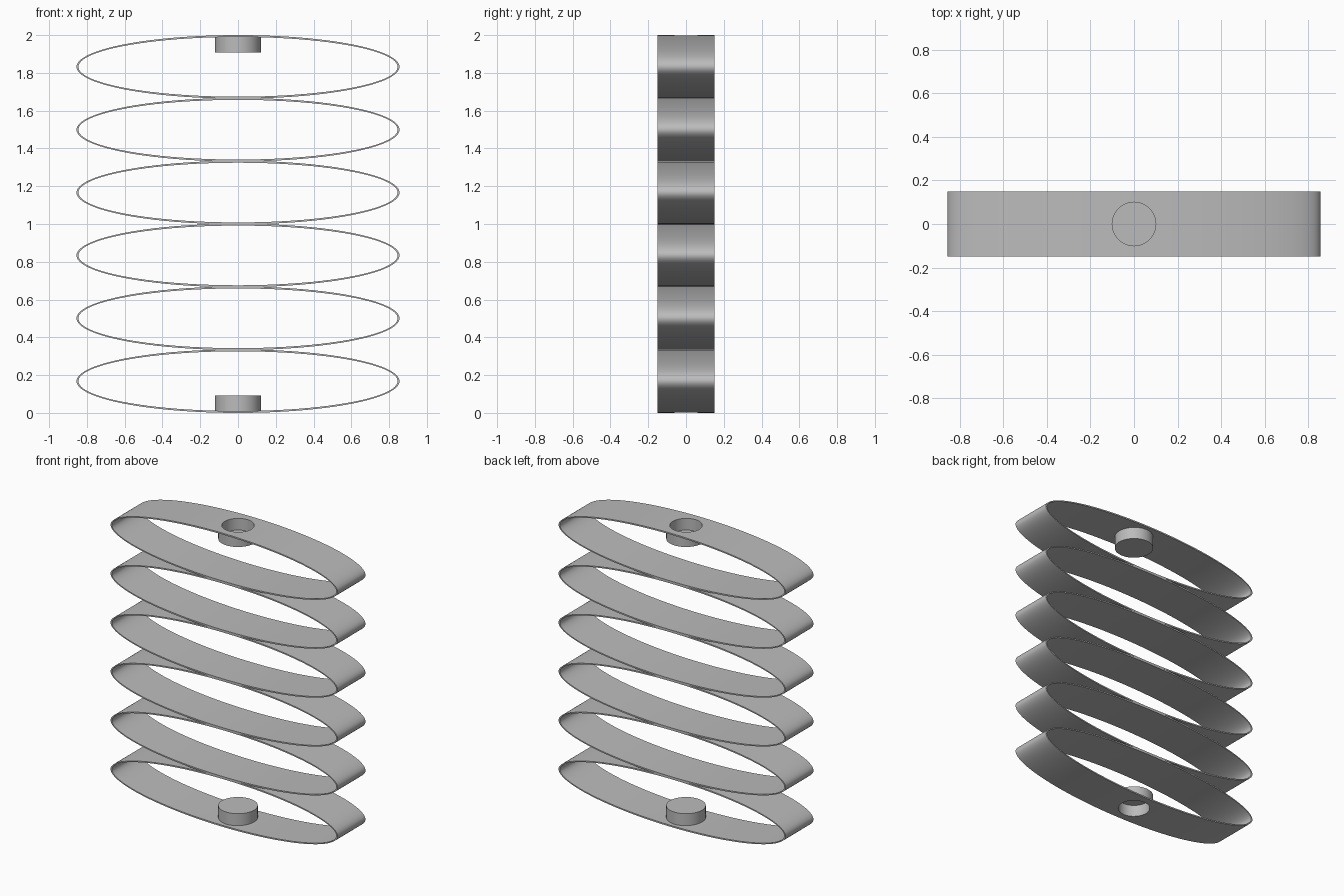
import bpy, bmesh
from math import cos, sin, tau, radians

cube = bpy.data.objects.get("Cube")
if cube:
    bpy.data.objects.remove(cube, do_unlink=True)

RINGS, RX, RZ, WALL, HALF_DEPTH = 6, 0.855, 0.168, 0.01, 0.15
PITCH = (2 - 2 * RZ) / (RINGS - 1)
HOLE_R, CUP_R, CUP_H, FLOOR = 0.1, 0.122, 0.092, 0.012

grey = bpy.data.materials.new("spring grey")
grey.use_nodes = True
colour = (0.5, 0.5, 0.5, 1)
grey.diffuse_color = colour
grey.node_tree.nodes["Principled BSDF"].inputs["Base Color"].default_value = colour


def make_object(name, bm):
    bmesh.ops.recalc_face_normals(bm, faces=bm.faces)
    mesh = bpy.data.meshes.new(name)
    bm.to_mesh(mesh)
    bm.free()
    mesh.materials.append(grey)
    obj = bpy.data.objects.new(name, mesh)
    bpy.context.collection.objects.link(obj)
    return obj


def activate(obj):
    bpy.ops.object.select_all(action="DESELECT")
    obj.select_set(True)
    bpy.context.view_layer.objects.active = obj


def smooth(obj):
    activate(obj)
    bpy.ops.object.shade_smooth_by_angle(angle=radians(35))


def elliptical_ring(name, centre_z, segments=128):
    """Flat strip bent into an ellipse, with a rectangular wall section."""
    bm = bmesh.new()
    section = [(0, -HALF_DEPTH), (0, HALF_DEPTH), (WALL, HALF_DEPTH), (WALL, -HALF_DEPTH)]
    loops = []
    for i in range(segments):
        a = tau * i / segments
        loops.append([bm.verts.new(((RX - t) * cos(a), y, centre_z + (RZ - t) * sin(a)))
                      for t, y in section])
    for i, loop in enumerate(loops):
        after = loops[(i + 1) % segments]
        for j in range(4):
            k = (j + 1) % 4
            bm.faces.new((loop[j], loop[k], after[k], after[j]))
    return make_object(name, bm)


def cup(name, rim_z, direction, segments=64):
    """Round socket, open at the rim and closed at its inner end."""
    bm = bmesh.new()
    profile = [(HOLE_R, CUP_H - FLOOR), (HOLE_R, 0.005), (CUP_R, 0.005), (CUP_R, CUP_H)]
    loops = [[bm.verts.new((r * cos(tau * i / segments), r * sin(tau * i / segments),
                            rim_z + direction * depth)) for i in range(segments)]
             for r, depth in profile]
    for a, b in zip(loops, loops[1:]):
        for i in range(segments):
            k = (i + 1) % segments
            bm.faces.new((a[i], a[k], b[k], b[i]))
    bm.faces.new(loops[0])
    bm.faces.new(loops[-1])
    return make_object(name, bm)


def drill(target, z):
    """Cut the round socket opening through the strip."""
    bm = bmesh.new()
    bmesh.ops.create_cone(bm, cap_ends=True, segments=64, radius1=HOLE_R,
                          radius2=HOLE_R, depth=0.1)
    bmesh.ops.translate(bm, verts=bm.verts, vec=(0, 0, z))
    cutter = make_object("hole_cutter", bm)
    cutter.hide_render = True
    mod = target.modifiers.new("hole", "BOOLEAN")
    mod.operation, mod.solver, mod.object = "DIFFERENCE", "EXACT", cutter
    activate(target)
    bpy.ops.object.modifier_apply(modifier=mod.name)
    bpy.data.objects.remove(cutter, do_unlink=True)


# Stack of spring rings
rings = [elliptical_ring(f"spring_ring_{i + 1}", RZ + i * PITCH) for i in range(RINGS)]

# Mounting sockets sunk into both ends
drill(rings[0], 0)
drill(rings[-1], 2)
sockets = [cup("bottom_socket", 0, 1), cup("top_socket", 2, -1)]

for part in rings + sockets:
    smooth(part)
